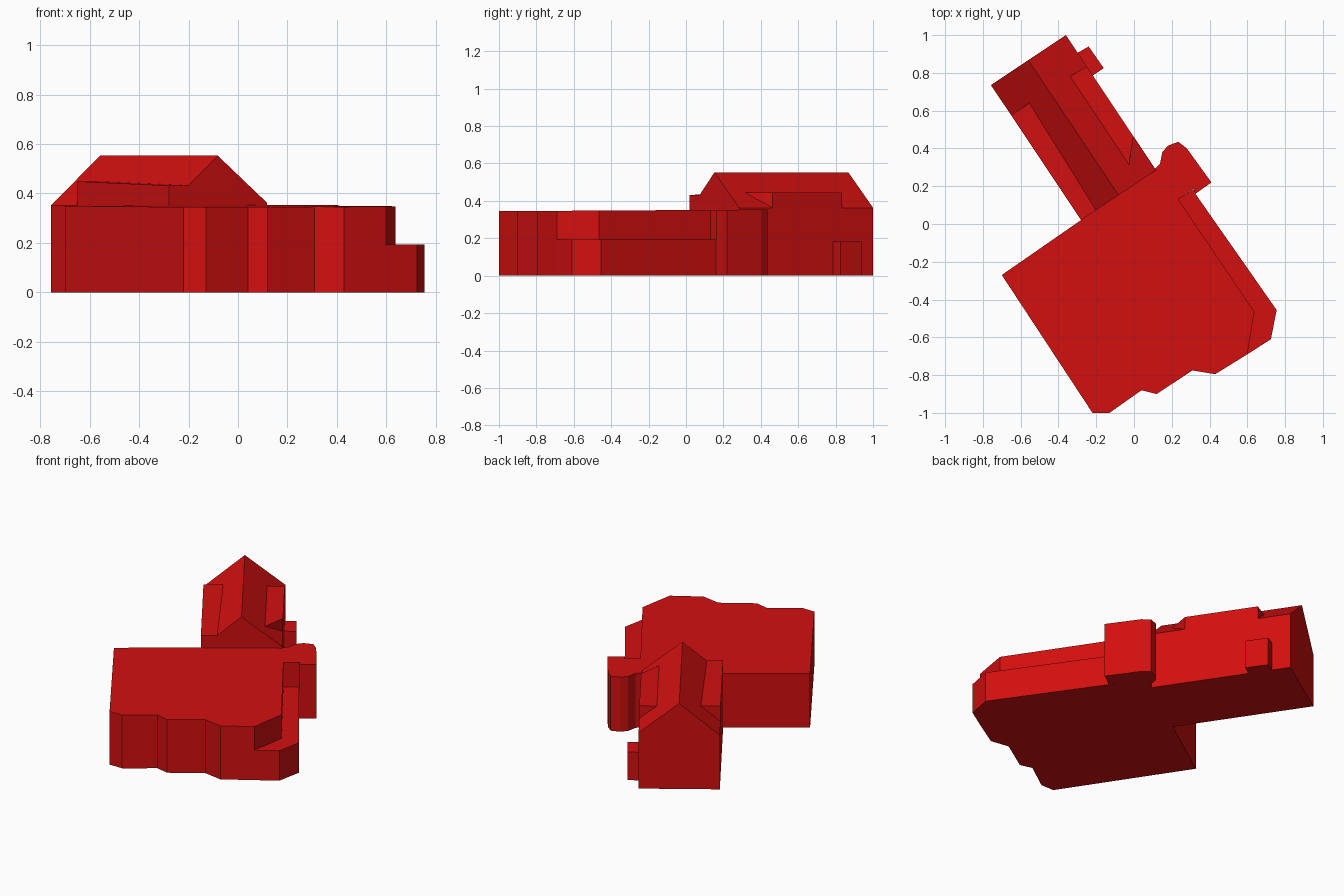
import bpy, bmesh, math
from mathutils import Vector

cube = bpy.data.objects.get("Cube")
if cube:
    bpy.data.objects.remove(cube, do_unlink=True)

# Single red material
RED = (0.65, 0.005, 0.005, 1)
red = bpy.data.materials.new("red")
red.use_nodes = True
red.diffuse_color = RED
red.node_tree.nodes["Principled BSDF"].inputs["Base Color"].default_value = RED


def solid(name, lower, upper):
    """Closed solid between two matching loops of 3D points."""
    bm = bmesh.new()
    lo = [bm.verts.new(p) for p in lower]
    up = [bm.verts.new(p) for p in upper]
    n = len(lo)
    bm.faces.new(lo[::-1])
    bm.faces.new(up)
    for i in range(n):
        j = (i + 1) % n
        bm.faces.new((lo[i], lo[j], up[j], up[i]))
    bmesh.ops.recalc_face_normals(bm, faces=bm.faces)
    mesh = bpy.data.meshes.new(name)
    bm.to_mesh(mesh)
    bm.free()
    mesh.materials.append(red)
    obj = bpy.data.objects.new(name, mesh)
    bpy.context.collection.objects.link(obj)
    return obj


def prism(name, outline, top, bottom=0.0):
    """Footprint raised to a height given by a function of x and y."""
    return solid(name, [(x, y, bottom) for x, y in outline],
                 [(x, y, top(x, y)) for x, y in outline])


# Main hall with its stepped front and rounded rear corner
prism("main_hall", [
    (-0.70, -0.27), (-0.22, -1.0), (-0.13, -1.0), (0.04, -0.88),
    (0.12, -0.90), (0.31, -0.775), (0.43, -0.795), (0.60, -0.69),
    (0.637, -0.465), (0.235, 0.13), (0.315, 0.185), (0.325, 0.16),
    (0.41, 0.22), (0.28, 0.40), (0.235, 0.435), (0.18, 0.415),
    (0.15, 0.38), (0.138, 0.32), (0.115, 0.295)],
    lambda x, y: 0.351 + 0.006 * y)

# Low side annex
prism("side_annex", [
    (0.60, -0.69), (0.725, -0.61), (0.755, -0.455),
    (0.325, 0.16), (0.315, 0.183), (0.235, 0.13), (0.637, -0.465)],
    lambda x, y: 0.194)

# Rear wing frame: a runs along the wing, b runs across it
ORIGIN = Vector((-0.28, 0.02, 0))
ALONG = Vector((-0.555, 0.832, 0))
ACROSS = Vector((0.832, 0.555, 0))
LENGTH, WIDTH = 0.86, 0.477
EAVE_L, EAVE_R, RIDGE = 0.351, 0.363, 0.553


def wing(a, b, z):
    return ORIGIN + ALONG * a + ACROSS * b + Vector((0, 0, z))


# Gabled wing as one extruded profile
gable = [(0, 0), (WIDTH, 0), (WIDTH, EAVE_R), (WIDTH / 2, RIDGE), (0, EAVE_L)]
solid("gabled_wing", [wing(0, b, z) for b, z in gable],
      [wing(LENGTH, b, z) for b, z in gable])


# Flat-topped dormers, flush with the outer walls
def dormer(name, corners, eave):
    solid(name, [wing(a, b, eave) for a, b, z in corners],
          [wing(a, b, z) for a, b, z in corners])


dormer("left_dormer", [(0, 0, 0.432), (0.668, 0, 0.449),
                       (0.668, 0.12, 0.449), (0, 0.1, 0.432)], EAVE_L)
dormer("right_dormer", [(0.215, WIDTH, 0.445), (0.66, WIDTH, 0.445),
                        (0.668, 0.37, 0.445), (0.10, 0.37, 0.445)], EAVE_R)

# Small lean-to box beside the wing
prism("side_porch", [(-0.30, 0.905), (-0.24, 0.94), (-0.16, 0.825), (-0.22, 0.785)],
      lambda x, y: 0.182)
